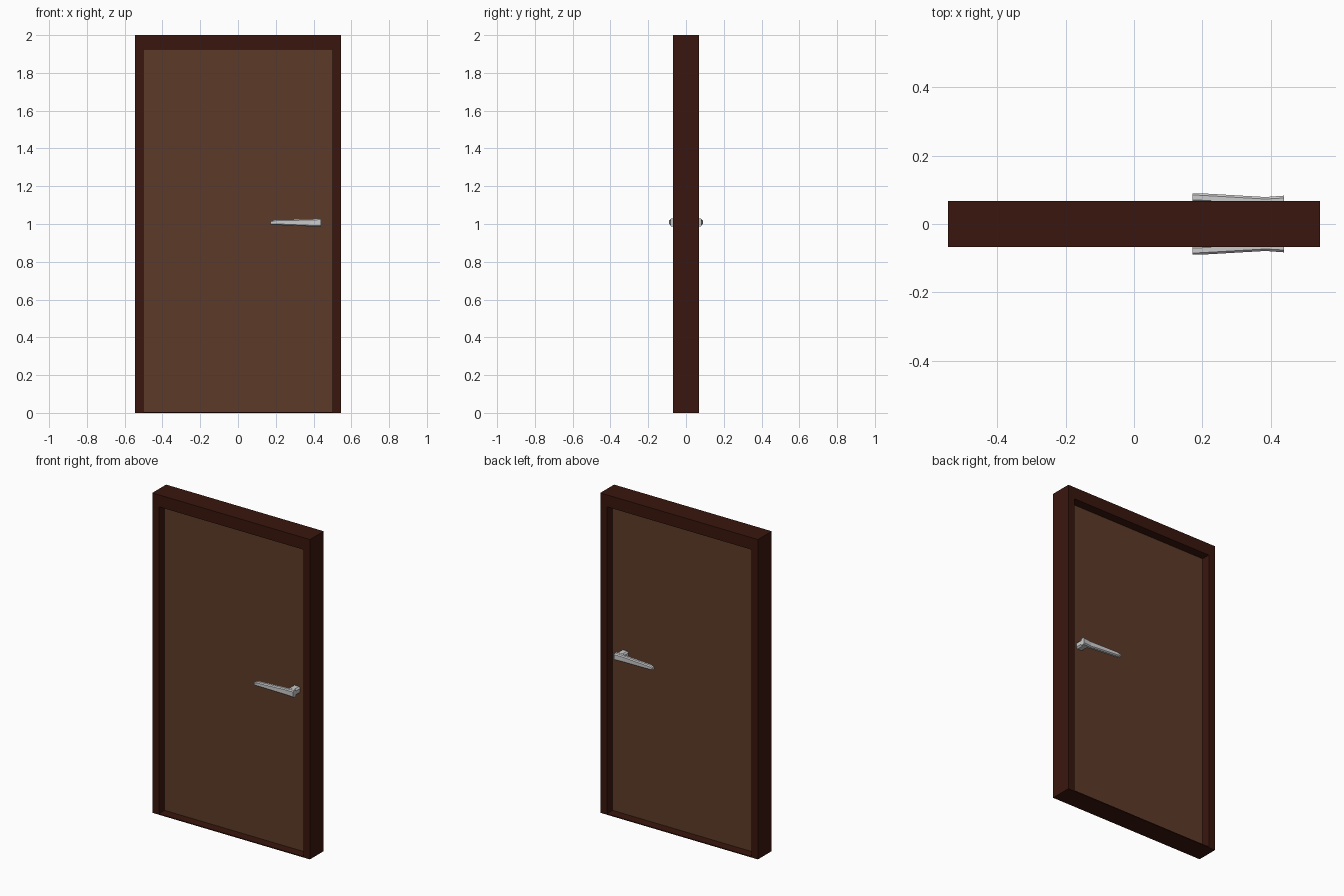
import bpy, bmesh, math

if "Cube" in bpy.data.objects:
    bpy.data.objects.remove(bpy.data.objects["Cube"])


def material(name, color):
    m = bpy.data.materials.new(name)
    m.diffuse_color = (*color, 1)
    m.use_nodes = True
    m.node_tree.nodes["Principled BSDF"].inputs["Base Color"].default_value = m.diffuse_color
    return m


def add_object(name, bm, mat=None):
    bmesh.ops.recalc_face_normals(bm, faces=bm.faces)
    mesh = bpy.data.meshes.new(name)
    bm.to_mesh(mesh)
    bm.free()
    if mat:
        mesh.materials.append(mat)
    ob = bpy.data.objects.new(name, mesh)
    bpy.context.collection.objects.link(ob)
    return ob


def loft(bm, rings):
    loops = [[bm.verts.new(p) for p in r] for r in rings]
    for a, b in zip(loops, loops[1:]):
        for i in range(len(a)):
            j = (i + 1) % len(a)
            bm.faces.new((a[i], a[j], b[j], b[i]))
    bm.faces.new(loops[0])
    bm.faces.new(loops[-1])


def octagon(hu, hv, cut=0.45):
    # chamfered rectangle as (u, v) offsets
    c = cut * min(hu, hv)
    return [(hu, hv - c), (hu - c, hv), (c - hu, hv), (-hu, hv - c),
            (-hu, c - hv), (c - hu, -hv), (hu - c, -hv), (hu, c - hv)]


frame_mat = material("dark_wood", (0.042, 0.008, 0.004))
panel_mat = material("brown_wood", (0.107, 0.044, 0.021))

# Frame: rectangular ring with jambs, header and a thin sill
W, D, H = 0.545, 0.068, 2.0
w, sill, top = 0.5, 0.006, 1.925
outer = [(-W, 0), (W, 0), (W, H), (-W, H)]
inner = [(-w, sill), (w, sill), (w, top), (-w, top)]
bm = bmesh.new()
sections = [[bm.verts.new((x, y, z)) for x, z in loop]
            for loop, y in ((outer, -D), (inner, -D), (inner, D), (outer, D))]
for k in range(4):
    a, b = sections[k], sections[(k + 1) % 4]
    for i in range(4):
        j = (i + 1) % 4
        bm.faces.new((a[i], a[j], b[j], b[i]))
add_object("door_frame", bm, frame_mat)

# Door leaf set in the middle of the frame
bm = bmesh.new()
loft(bm, [[(x, y, z) for x, z in inner] for y in (-0.012, 0.012)])
add_object("door_leaf", bm, panel_mat)

# Lever handles, one on each face
LEVER = [  # x, y centre, z centre, half depth, half height
    (0.440, 0.068, 1.008, 0.015, 0.022),
    (0.385, 0.066, 1.007, 0.013, 0.020),
    (0.195, 0.077, 1.009, 0.013, 0.014),
    (0.172, 0.078, 1.006, 0.011, 0.009)]
for name, s in (("front_handle", -1), ("back_handle", 1)):
    bm = bmesh.new()
    loft(bm, [[(x, s * (yc + v), zc + u) for u, v in octagon(hz, hy)]
              for x, yc, zc, hy, hz in LEVER])
    # stem joining the lever to the leaf
    loft(bm, [[(0.414 + u, s * y, 1.008 + v) for u, v in octagon(0.025, 0.021)]
              for y in (0.01, 0.06)])
    add_object(name, bm)
